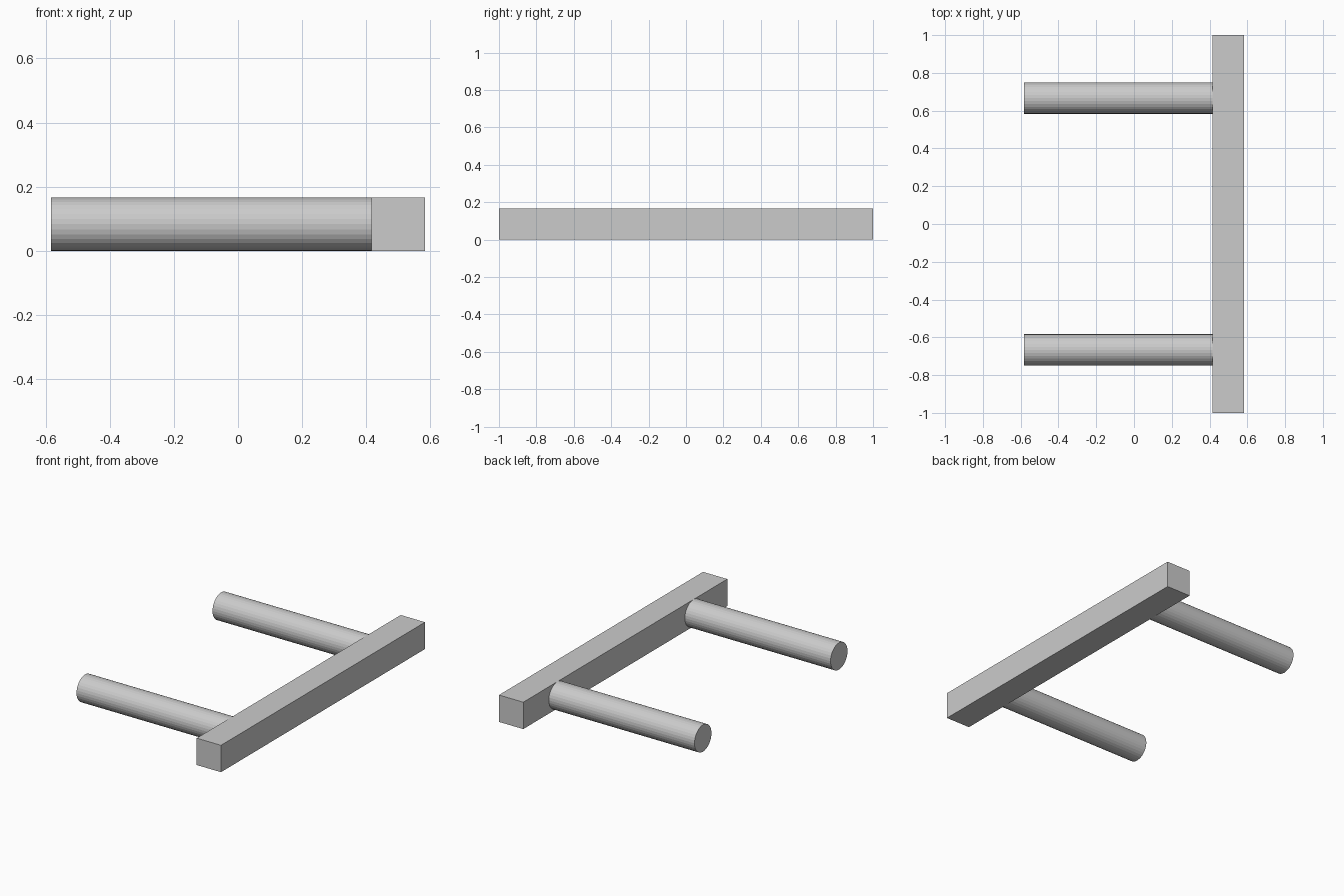
import bpy
import math

if "Cube" in bpy.data.objects:
    bpy.data.objects.remove(bpy.data.objects["Cube"])

T = 1 / 6            # bar thickness and peg diameter
BAR_X = 0.5          # bar centre
PEG_LEN = 1.0

# Long square crossbar
bpy.ops.mesh.primitive_cube_add(size=1, location=(BAR_X, 0, T / 2))
bar = bpy.context.object
bar.name = "crossbar"
bar.scale = (T, 2, T)
bpy.ops.object.transform_apply(location=False, rotation=False, scale=True)

# Two round pegs butting against the bar's inner face
for side, name in ((-1, "front_peg"), (1, "back_peg")):
    bpy.ops.mesh.primitive_cylinder_add(
        vertices=32, radius=T / 2, depth=PEG_LEN,
        location=(BAR_X - T / 2 - PEG_LEN / 2, side * 2 / 3, T / 2),
        rotation=(0, math.pi / 2, 0))
    bpy.context.object.name = name
